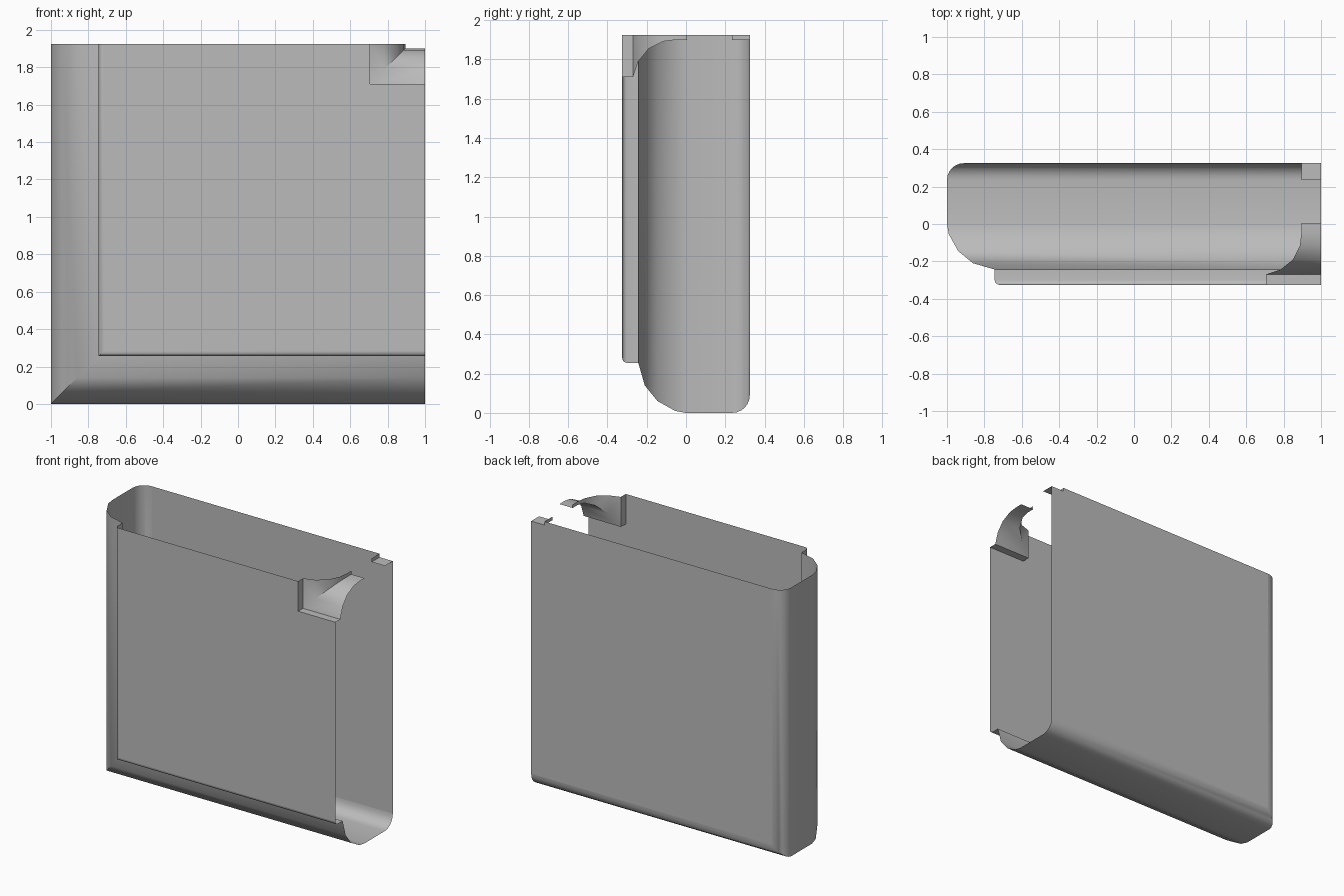
import bpy
import bmesh
import math

TOP, RIGHT = 1.925, 1.0
FRONT, BACK = -0.325, 0.325

cube = bpy.data.objects.get("Cube")
if cube:
    bpy.data.objects.remove(cube, do_unlink=True)

grey = bpy.data.materials.new("plain_grey")
grey.use_nodes = True
grey.diffuse_color = (0.5, 0.5, 0.5, 1)
grey.node_tree.nodes["Principled BSDF"].inputs["Base Color"].default_value = (0.5, 0.5, 0.5, 1)


def finish(name, bm):
    mesh = bpy.data.meshes.new(name)
    bm.to_mesh(mesh)
    bm.free()
    mesh.materials.append(grey)
    obj = bpy.data.objects.new(name, mesh)
    bpy.context.collection.objects.link(obj)
    bpy.ops.object.select_all(action='DESELECT')
    obj.select_set(True)
    bpy.context.view_layer.objects.active = obj
    bpy.ops.object.shade_smooth_by_angle(angle=math.radians(32))
    return obj


def mitred_sweep(name, corner_x, corner_z, profile):
    """Sweep an (inset, y) profile down a side, round a mitre, and out to the right."""
    bm = bmesh.new()
    rows = []
    for d, y in profile:
        x, z = corner_x + d, corner_z + d
        rows.append([bm.verts.new(p) for p in ((x, y, TOP), (x, y, z), (RIGHT, y, z))])
    for a, b in zip(rows, rows[1:]):
        for i in range(2):
            bm.faces.new((a[i], a[i + 1], b[i + 1], b[i]))
    return finish(name, bm)


def panel(name, y, left, bottom, notch_x, notch_z, flip=False):
    """Flat sheet with its upper right corner cut out."""
    outline = [(left, bottom), (RIGHT, bottom), (RIGHT, notch_z),
               (notch_x, notch_z), (notch_x, TOP), (left, TOP)]
    if flip:
        outline.reverse()
    bm = bmesh.new()
    bm.faces.new([bm.verts.new((x, y, z)) for x, z in outline])
    return finish(name, bm)


def arc(cx, cy, r, start, end, steps):
    return [(cx + r * math.cos(math.radians(start + (end - start) * i / steps)),
             cy + r * math.sin(math.radians(start + (end - start) * i / steps)))
            for i in range(steps + 1)]


# Rounded rim: back fillet, flat edge, front curve, raised step
rim = arc(0.09, BACK - 0.09, 0.09, 90, 180, 6)
rim += [(0, 0), (0.01, -0.055), (0.06, -0.145), (0.14, -0.21), (0.255, -0.243)]
rim += arc(0.28, FRONT + 0.025, 0.025, 180, 270, 4)
mitred_sweep("rim_shell", -1, 0, rim)

# Flat sheets
panel("front_panel", FRONT, -0.72, 0.28, 0.705, 1.71)
panel("back_panel", BACK, -0.91, 0.09, 0.895, 1.9, flip=True)

# Scooped corner opening
scoop = [(0, FRONT), (0, -0.27), (0.08, -0.243), (0.145, -0.19),
         (0.182, -0.115), (0.19, -0.05), (0.19, 0.005)]
mitred_sweep("corner_scoop", 0.705, 1.71, scoop)

# Lip of the opening at the back
mitred_sweep("back_lip", 0.895, 1.9, [(0, 0.235), (0, BACK)])
